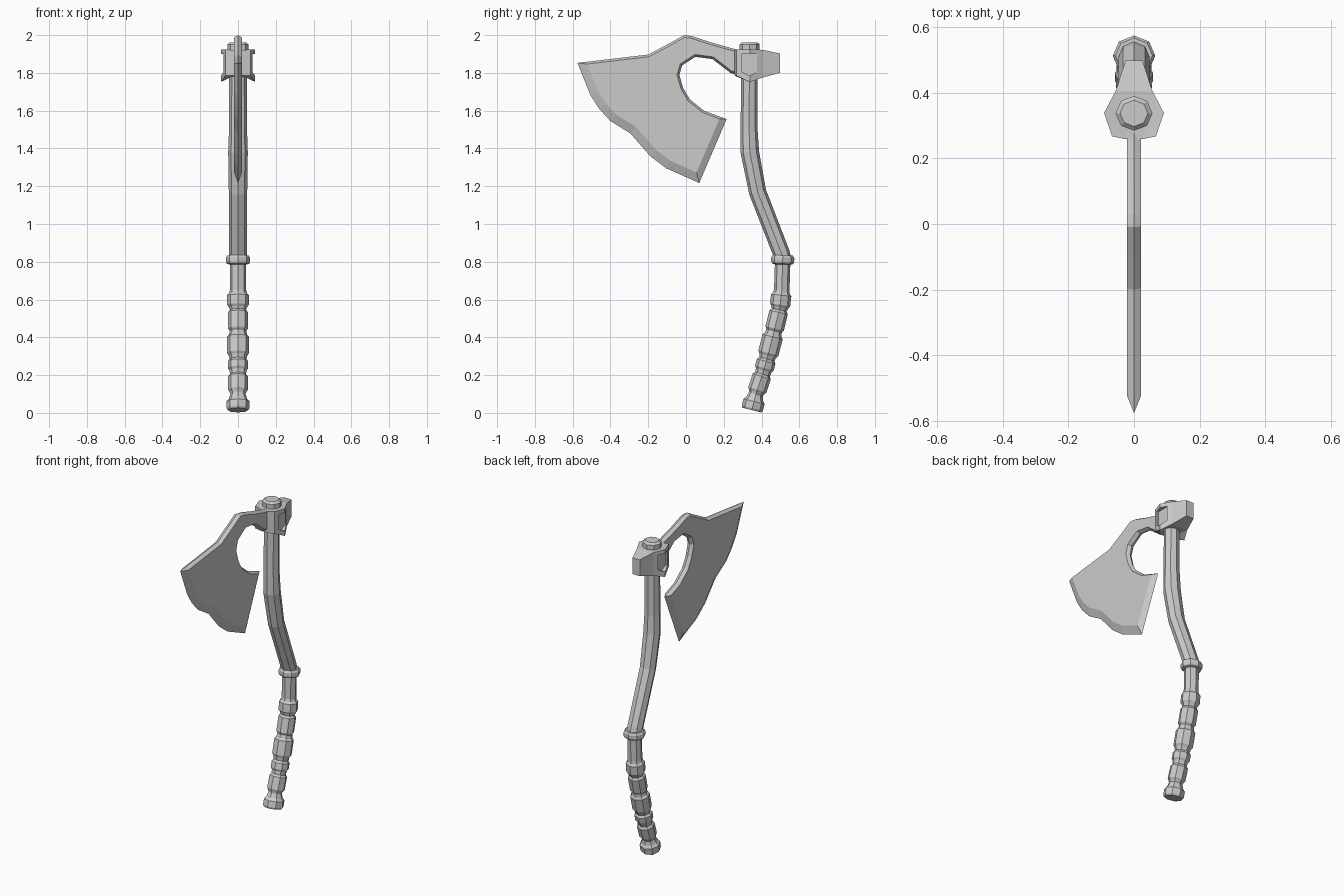
import bpy, bmesh, math
from mathutils import Vector

cube = bpy.data.objects.get("Cube")
if cube:
    bpy.data.objects.remove(cube, do_unlink=True)

GREY = (0.6, 0.6, 0.6, 1)
mat = bpy.data.materials.new("plain grey")
mat.use_nodes = True
mat.diffuse_color = GREY
mat.node_tree.nodes["Principled BSDF"].inputs["Base Color"].default_value = GREY


def finish(name, bm):
    bmesh.ops.recalc_face_normals(bm, faces=bm.faces)
    mesh = bpy.data.meshes.new(name)
    bm.to_mesh(mesh)
    bm.free()
    mesh.materials.append(mat)
    obj = bpy.data.objects.new(name, mesh)
    bpy.context.collection.objects.link(obj)
    return obj


def bridge(bm, a, b):
    for i in range(len(a)):
        j = (i + 1) % len(a)
        bm.faces.new((a[i], a[j], b[j], b[i]))


def path_y(path, z):
    """Centre line position at a height."""
    for (y0, z0), (y1, z1) in zip(path, path[1:]):
        if z <= z1:
            break
    return y0 + (y1 - y0) * (z - z0) / (z1 - z0)


def sweep(name, path, profile, sides=8):
    """Octagonal rings of the given (height, radius) along a bent path."""
    bm = bmesh.new()
    rings = []
    for z, r in profile:
        lo, hi = max(z - 0.03, path[0][1]), min(z + 0.03, path[-1][1])
        t = Vector((0, path_y(path, hi) - path_y(path, lo), hi - lo)).normalized()
        across = Vector((0, t.z, -t.y))
        c = Vector((0, path_y(path, z), z))
        ring = []
        for i in range(sides):
            a = math.tau * i / sides
            ring.append(bm.verts.new(c + across * r * math.cos(a)
                                     + Vector((r * 1.06 * math.sin(a), 0, 0))))
        rings.append(ring)
    for a, b in zip(rings, rings[1:]):
        bridge(bm, a, b)
    for ring in (rings[0], rings[-1]):
        bmesh.ops.poke(bm, faces=[bm.faces.new(ring)])
    return finish(name, bm)


# Wrapped grip with pommel, bands and collar
grip_path = [(.345, .0), (.37, .10), (.41, .22), (.44, .33),
             (.47, .45), (.497, .56), (.507, .65), (.513, .84)]
grip = [(.015, .052), (.025, .058), (.06, .058), (.075, .046), (.10, .038)]
for low, high, r in [(.11, .205, .05), (.225, .285, .051), (.305, .415, .055),
                     (.435, .545, .05), (.56, .635, .054)]:
    grip += [(low, r - .008), (low + .012, r), (high - .012, r), (high, r - .01)]
grip += [(.65, .041), (.785, .041), (.79, .056), (.8, .061), (.822, .061), (.834, .053)]
sweep("grip", grip_path, grip)

# Curved upper shaft
shaft_path = [(.518, .8), (.507, .84), (.375, 1.18), (.338, 1.38), (.334, 1.5), (.336, 1.97)]
sweep("shaft", shaft_path, [(.81, .044), (.85, .045), (1.17, .046), (1.38, .049),
                            (1.5, .045), (1.92, .043)])

# Shaft end above the head
sweep("shaft_cap", [(.337, 1.9), (.337, 2)], [(1.91, .053), (1.95, .053), (1.962, .04)])

# Socket around the shaft: half plan as (x, y, bottom, top), mirrored across x
plan = [(.024, .258, 1.785, 1.92), (.067, .267, 1.785, 1.925), (.091, .338, 1.752, 1.925),
        (.056, .405, 1.775, 1.922), (.026, .497, 1.80, 1.903)]
plan += [(-x, y, lo, hi) for x, y, lo, hi in reversed(plan)]
bm = bmesh.new()
bottom = [bm.verts.new((x, y, lo)) for x, y, lo, hi in plan]
top = [bm.verts.new((x, y, hi)) for x, y, lo, hi in plan]
bridge(bm, bottom, top)
bmesh.ops.triangulate(bm, faces=[bm.faces.new(bottom), bm.faces.new(top)])
socket = finish("head_socket", bm)

# Five-sided recess on each cheek of the socket
bm = bmesh.new()
window = [(.295, 1.9), (.295, 1.805), (.337, 1.785), (.377, 1.805), (.377, 1.9)]
for s in (1, -1):
    inner, outer = [[bm.verts.new((s * x, y, z)) for y, z in window] for x in (.066, .15)]
    bridge(bm, inner, outer)
    bm.faces.new(inner)
    bm.faces.new(outer)
cutter = finish("recess_cutter", bm)
cutter.hide_render = True
cutter.hide_viewport = True
cut = socket.modifiers.new("recess", "BOOLEAN")
cut.operation = "DIFFERENCE"
cut.solver = "EXACT"
cut.object = cutter

# Bearded blade outline (y, z), grouped by bevel width of the edge that follows
TOP, EDGE, HEEL, ARCH, END = .012, .045, .035, .012, 0
sections = [
    (TOP, [(.28, 1.92), (.12, 1.965), (.03, 1.995), (-.01, 2.0), (-.1, 1.95), (-.2, 1.897)]),
    (EDGE, [(-.575, 1.853), (-.505, 1.68), (-.46, 1.61), (-.40, 1.545), (-.295, 1.48),
            (-.19, 1.36), (-.105, 1.295)]),
    (HEEL, [(.07, 1.217)]),
    (ARCH, [(.215, 1.555), (.095, 1.6), (.02, 1.66), (-.015, 1.72), (-.035, 1.79),
            (-.02, 1.84), (.05, 1.885), (.14, 1.873), (.235, 1.8)]),
    (END, [(.28, 1.785)]),
]
outline = [(Vector(p), w) for w, pts in sections for p in pts]


def inset(i):
    """Corner where the two neighbouring edges meet after moving inward."""
    prev, w0 = outline[i - 1]
    here, w1 = outline[i]
    after = outline[(i + 1) % len(outline)][0]
    d0, d1 = (here - prev).normalized(), (after - here).normalized()
    n0, n1 = Vector((-d0.y, d0.x)), Vector((-d1.y, d1.x))
    det = n0.x * n1.y - n0.y * n1.x
    if abs(det) < .02:
        return here + n1 * w1
    return here + Vector((w0 * n1.y - w1 * n0.y, w1 * n0.x - w0 * n1.x)) / det


bm = bmesh.new()
rim = [bm.verts.new((0, p.x, p.y)) for p, w in outline]
for x in (.021, -.021):
    flat = [bm.verts.new((x, *inset(i))) for i in range(len(outline))]
    bridge(bm, rim, flat)
    bm.faces.new(flat)
bmesh.ops.remove_doubles(bm, verts=bm.verts, dist=.0001)
finish("blade", bm)
